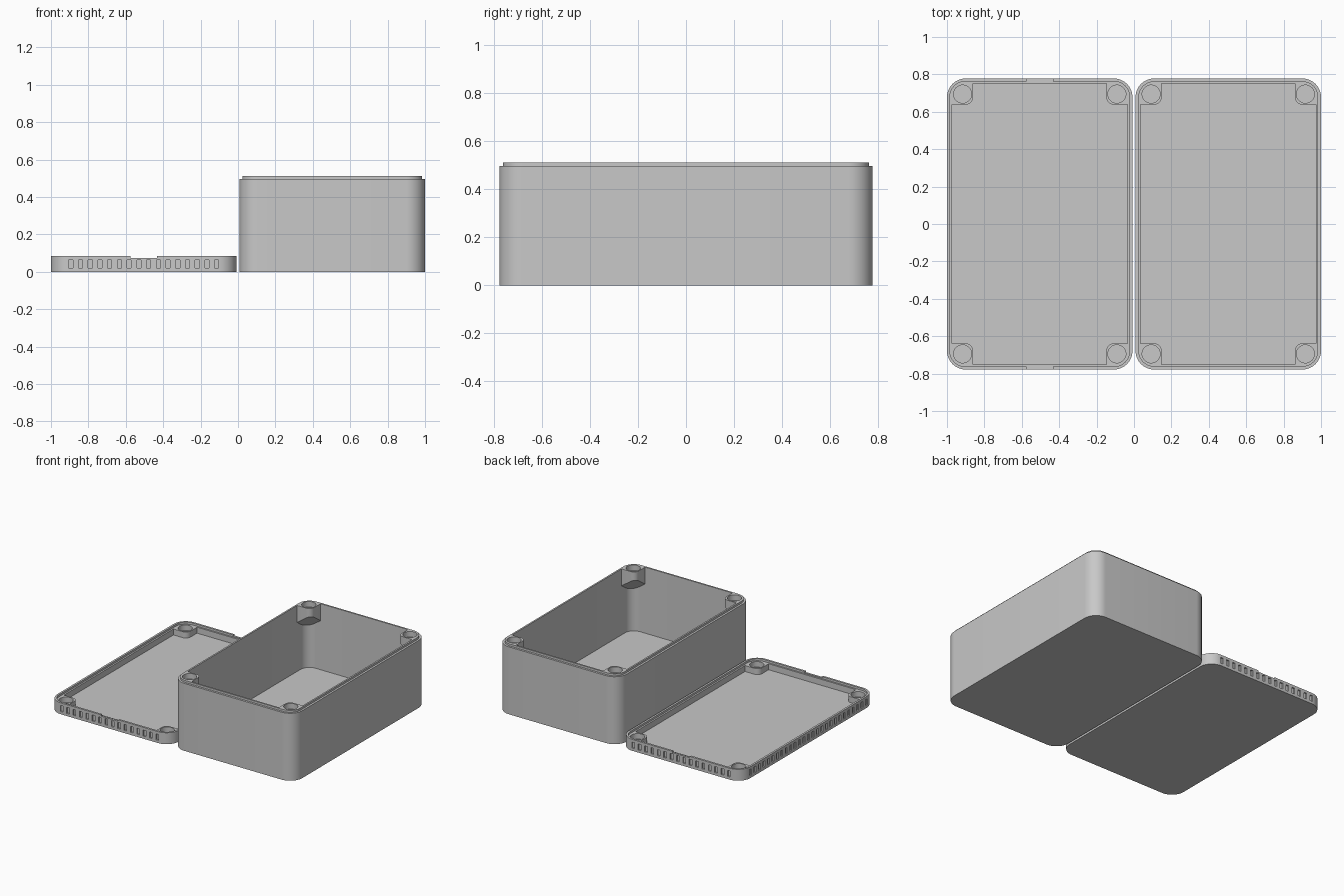
import bpy
import bmesh
from math import cos, sin, pi
from mathutils import Matrix, Vector

if "Cube" in bpy.data.objects:
    bpy.data.objects.remove(bpy.data.objects["Cube"])

HX, HY = 0.496, 0.778      # half footprint of each half of the enclosure
RADIUS = 0.1               # outer corner radius
LIP, WALL = 0.015, 0.027   # insets of the lip step and the inner wall
BOSS = 0.14                # inset of the inner side of each corner boss
BOX_X, BOX_TOP, FLOOR = 0.504, 0.512, 0.025
LID_X, LID_TOP, LEDGE = -0.504, 0.084, 0.069

grey = bpy.data.materials.new("plain grey plastic")
grey.use_nodes = True
colour = (0.58, 0.58, 0.58, 1)
grey.diffuse_color = colour
grey.node_tree.nodes["Principled BSDF"].inputs["Base Color"].default_value = colour


def make_object(name, bm):
    bmesh.ops.recalc_face_normals(bm, faces=bm.faces)
    mesh = bpy.data.meshes.new(name)
    bm.to_mesh(mesh)
    bm.free()
    mesh.materials.append(grey)
    obj = bpy.data.objects.new(name, mesh)
    bpy.context.collection.objects.link(obj)
    return obj


def activate(obj):
    bpy.ops.object.select_all(action='DESELECT')
    obj.select_set(True)
    bpy.context.view_layer.objects.active = obj


def carve(obj, cutter):
    mod = obj.modifiers.new("cut", 'BOOLEAN')
    mod.operation = 'DIFFERENCE'
    mod.solver = 'EXACT'
    mod.object = cutter
    activate(obj)
    bpy.ops.object.modifier_apply(modifier=mod.name)
    bpy.data.objects.remove(cutter)


def smooth(obj):
    activate(obj)
    bpy.ops.object.shade_smooth_by_angle(angle=pi / 6)


def arc(cx, cy, r, start, steps=12):
    angles = [start + pi / 2 * i / steps for i in range(steps + 1)]
    return [(cx + r * cos(a), cy + r * sin(a)) for a in angles]


def rounded_outline(inset):
    x, y = HX - RADIUS, HY - RADIUS
    points = []
    for i, (sx, sy) in enumerate([(1, 1), (-1, 1), (-1, -1), (1, -1)]):
        points += arc(sx * x, sy * y, RADIUS - inset, i * pi / 2)
    return points


def tray(name, cx, steps):
    """Stack rounded outlines given as (inset, height), closed at both ends."""
    bm = bmesh.new()
    rings = [[bm.verts.new((cx + x, y, z)) for x, y in rounded_outline(inset)]
             for inset, z in steps]
    for a, b in zip(rings, rings[1:]):
        for i in range(len(a)):
            j = (i + 1) % len(a)
            bm.faces.new((a[i], a[j], b[j], b[i]))
    bm.faces.new(rings[0])
    bm.faces.new(rings[-1])
    return make_object(name, bm)


def block(bm, centre, size):
    matrix = Matrix.Translation(centre) @ Matrix.Diagonal((*size, 1))
    bmesh.ops.create_cube(bm, size=1, matrix=matrix)


def corner_boss(name, cx, sx, sy, bottom, top, tapered):
    # Outline: rounded against the wall corner and toward the interior
    ox, oy = HX - RADIUS, HY - RADIUS
    outline = arc(ox, oy, RADIUS - WALL, 0)
    outline.append((HX - BOSS, HY - WALL))
    outline += arc(ox, oy, BOSS - RADIUS, pi, 8)
    outline.append((HX - WALL, HY - BOSS))
    bm = bmesh.new()
    face = bm.faces.new([bm.verts.new((cx + sx * x, sy * y, bottom)) for x, y in outline])
    grown = bmesh.ops.extrude_face_region(bm, geom=[face])["geom"]
    verts = [v for v in grown if isinstance(v, bmesh.types.BMVert)]
    bmesh.ops.translate(bm, verts=verts, vec=(0, 0, top - bottom))
    if tapered:
        # Underside slopes back into the corner
        tip = Vector((cx + sx * (HX - BOSS), sy * (HY - BOSS), top - 0.045))
        bmesh.ops.bisect_plane(bm, geom=bm.verts[:] + bm.edges[:] + bm.faces[:],
                               plane_co=tip, plane_no=(sx * -1, sy * -1, -2 ** 0.5),
                               clear_outer=True)
        bmesh.ops.holes_fill(bm, edges=[e for e in bm.edges if e.is_boundary])
    boss = make_object(name, bm)

    # Round blind pocket in the top
    centre = (WALL + BOSS) / 2
    bm = bmesh.new()
    spot = Matrix.Translation((cx + sx * (HX - centre), sy * (HY - centre), top))
    bmesh.ops.create_cone(bm, cap_ends=True, segments=40, radius1=0.048,
                          radius2=0.048, depth=0.08, matrix=spot)
    carve(boss, make_object("pocket_cutter", bm))
    smooth(boss)


# Deep box with a raised lip
box = tray("box_shell", BOX_X, [(0, 0), (0, 0.497), (LIP, 0.497), (LIP, BOX_TOP),
                                (WALL, BOX_TOP), (WALL, FLOOR)])
smooth(box)

# Shallow lid with a rebate that receives the lip
lid = tray("lid_shell", LID_X, [(0, 0), (0, LID_TOP), (LIP, LID_TOP), (LIP, LEDGE),
                                (WALL, LEDGE), (WALL, FLOOR)])

# Grip grooves round the lid, plus a pry notch at front and back
bm = bmesh.new()
PITCH, WIDTH, DEPTH, TALL, MID = 0.052, 0.022, 0.02, 0.044, 0.042
for side in (-1, 1):
    for i in range(16):
        block(bm, (LID_X + (i - 7.5) * PITCH, side * HY, MID), (WIDTH, DEPTH, TALL))
    for i in range(-13, 14):
        block(bm, (LID_X + side * HX, i * PITCH, MID), (DEPTH, WIDTH, TALL))
    block(bm, (LID_X, side * HY, LID_TOP + 0.01), (0.142, 2 * LIP + 0.004, 0.04))
carve(lid, make_object("groove_cutter", bm))
smooth(lid)

# Corner bosses in both halves
for sx, x_name in ((-1, "right"), (1, "left")):
    for sy, y_name in ((-1, "front"), (1, "back")):
        label = f"boss_{y_name}_{x_name}"
        corner_boss("box_" + label, BOX_X, sx, sy, BOX_TOP - 0.27, BOX_TOP, True)
        corner_boss("lid_" + label, LID_X, sx, sy, FLOOR, LEDGE, False)
